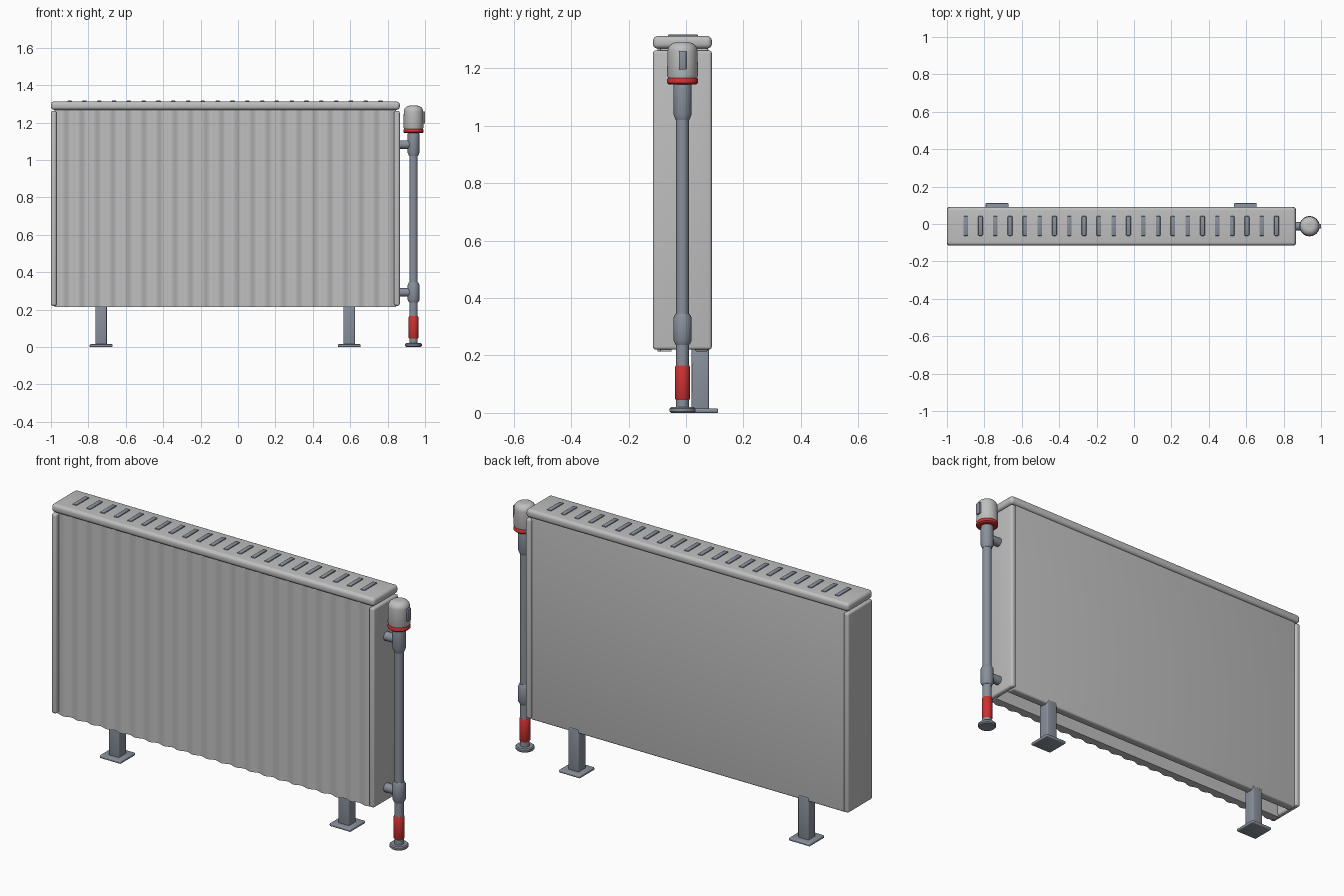
import bpy, bmesh, math
from mathutils import Matrix, Vector

if "Cube" in bpy.data.objects:
    bpy.data.objects.remove(bpy.data.objects["Cube"])


def material(name, rgb):
    m = bpy.data.materials.new(name)
    m.diffuse_color = (*rgb, 1)
    m.use_nodes = True
    m.node_tree.nodes["Principled BSDF"].inputs["Base Color"].default_value = m.diffuse_color
    return m


ENAMEL = material("light grey enamel", (0.52, 0.52, 0.52))
STEEL = material("blue grey steel", (0.25, 0.28, 0.33))
RED = material("red plastic", (0.62, 0.03, 0.03))


def finish(bm, name, mat):
    bmesh.ops.recalc_face_normals(bm, faces=bm.faces)
    me = bpy.data.meshes.new(name)
    bm.to_mesh(me)
    bm.free()
    me.materials.append(mat)
    me.shade_smooth()
    me.set_sharp_from_angle(angle=math.radians(40))
    ob = bpy.data.objects.new(name, me)
    bpy.context.collection.objects.link(ob)
    return ob


def box(name, lo, hi, mat, bevel=0.0, segments=4):
    """Box between two corners with optionally rounded edges."""
    lo, hi = Vector(lo), Vector(hi)
    bm = bmesh.new()
    bmesh.ops.create_cube(bm, size=1)
    for v in bm.verts:
        v.co = (lo + hi) / 2 + v.co * (hi - lo)
    if bevel:
        bmesh.ops.bevel(bm, geom=bm.edges[:], offset=bevel, segments=segments,
                        profile=0.5, affect='EDGES')
    return finish(bm, name, mat)


def lathe(name, profile, mat, base, axis='Z', sides=40):
    """Turned solid from (radius, height) pairs along an axis."""
    bm = bmesh.new()
    rings = []
    for r, h in profile:
        rings.append([bm.verts.new((r * math.cos(2 * math.pi * i / sides),
                                    r * math.sin(2 * math.pi * i / sides), h))
                      for i in range(sides)])
    for a, b in zip(rings, rings[1:]):
        for i in range(sides):
            j = (i + 1) % sides
            bm.faces.new((a[i], a[j], b[j], b[i]))
    bm.faces.new(rings[0])
    bm.faces.new(rings[-1])
    if axis == 'X':
        bmesh.ops.rotate(bm, verts=bm.verts, matrix=Matrix.Rotation(math.pi / 2, 3, 'Y'))
    bmesh.ops.translate(bm, verts=bm.verts, vec=base)
    return finish(bm, name, mat)


# Radiator extents
X0, X1, Y0, Y1 = -1.0, 0.865, -0.115, 0.09

# Fluted front panel: wavy outline extruded upward
WAVES, STEPS = 22, 12
bm = bmesh.new()
xa, xb = X0 + 0.02, X1 - 0.02
outline = []
for i in range(WAVES * STEPS + 1):
    t = i / (WAVES * STEPS)
    outline.append((xa + (xb - xa) * t,
                    -0.094 + 0.006 * math.cos(2 * math.pi * WAVES * t)))
outline += [(xb, -0.05), (xa, -0.05)]
face = bm.faces.new([bm.verts.new((x, y, 0.213)) for x, y in outline])
top = bmesh.ops.extrude_face_region(bm, geom=[face])
bmesh.ops.translate(bm, vec=(0, 0, 1.06),
                    verts=[g for g in top["geom"] if isinstance(g, bmesh.types.BMVert)])
finish(bm, "front_panel", ENAMEL)

# Flat back panel
box("back_panel", (xa, 0.03, 0.213), (xb, 0.078, 1.273), ENAMEL, 0.01)

# End panels
box("left_end_panel", (X0, Y0, 0.22), (X0 + 0.03, Y1, 1.262), ENAMEL, 0.011)
box("right_end_panel", (X1 - 0.03, Y0, 0.22), (X1, Y1, 1.262), ENAMEL, 0.011)

# Top cover with grille slots
box("top_cover", (X0, Y0, 1.268), (X1, Y1, 1.312), ENAMEL, 0.017, 5)
for i in range(22):
    x = -0.90 + i * 1.662 / 21
    box(f"grille_slot_{i + 1}", (x - 0.0125, -0.063, 1.306), (x + 0.0125, 0.042, 1.317),
        STEEL, 0.004, 2)

# Feet
for side, x in (("left", -0.732), ("right", 0.595)):
    box(f"{side}_foot_post", (x - 0.031, 0.02, 0.01), (x + 0.031, 0.08, 0.235),
        STEEL, 0.006, 3)
    box(f"{side}_foot_plate", (x - 0.061, -0.01, 0), (x + 0.061, 0.112, 0.015),
        STEEL, 0.005, 3)

# Supply pipe on the right
PX, PY = 0.9385, -0.012
AT = (PX, PY, 0)
lathe("supply_pipe", [(0.0225, 0.01), (0.0225, 1.06)], STEEL, AT)
lathe("floor_flange", [(0.04, 0), (0.045, 0.005), (0.045, 0.015), (0.04, 0.02)], STEEL, AT)
lathe("pipe_sleeve", [(0.023, 0.045), (0.026, 0.05), (0.026, 0.16), (0.023, 0.165)], RED, AT)

# Valve bodies and their connectors into the radiator
lathe("lower_valve_body", [(0.024, 0.237), (0.032, 0.252), (0.032, 0.33), (0.025, 0.345)],
      STEEL, AT)
lathe("upper_valve_body", [(0.024, 1.02), (0.032, 1.04), (0.032, 1.135), (0.029, 1.15)],
      STEEL, AT)
for name, z in (("lower", 0.292), ("upper", 1.082)):
    lathe(f"{name}_connector", [(0.023, 0), (0.023, 0.085)], STEEL, (0.855, PY, z), 'X')

# Thermostat head: red ring, domed cap and indicator plate
lathe("thermostat_ring", [(0.047, 1.143), (0.054, 1.149), (0.054, 1.161), (0.05, 1.167)],
      RED, AT)
dome = [(0.02 + 0.032 * math.cos(a), 1.258 + 0.032 * math.sin(a))
        for a in (math.radians(d) for d in range(0, 91, 10))]
lathe("thermostat_cap", [(0.048, 1.16), (0.054, 1.175)] + dome, ENAMEL, AT)
box("thermostat_indicator", (0.98, PY - 0.013, 1.195), (1.0, PY + 0.013, 1.26),
    STEEL, 0.003, 2)
